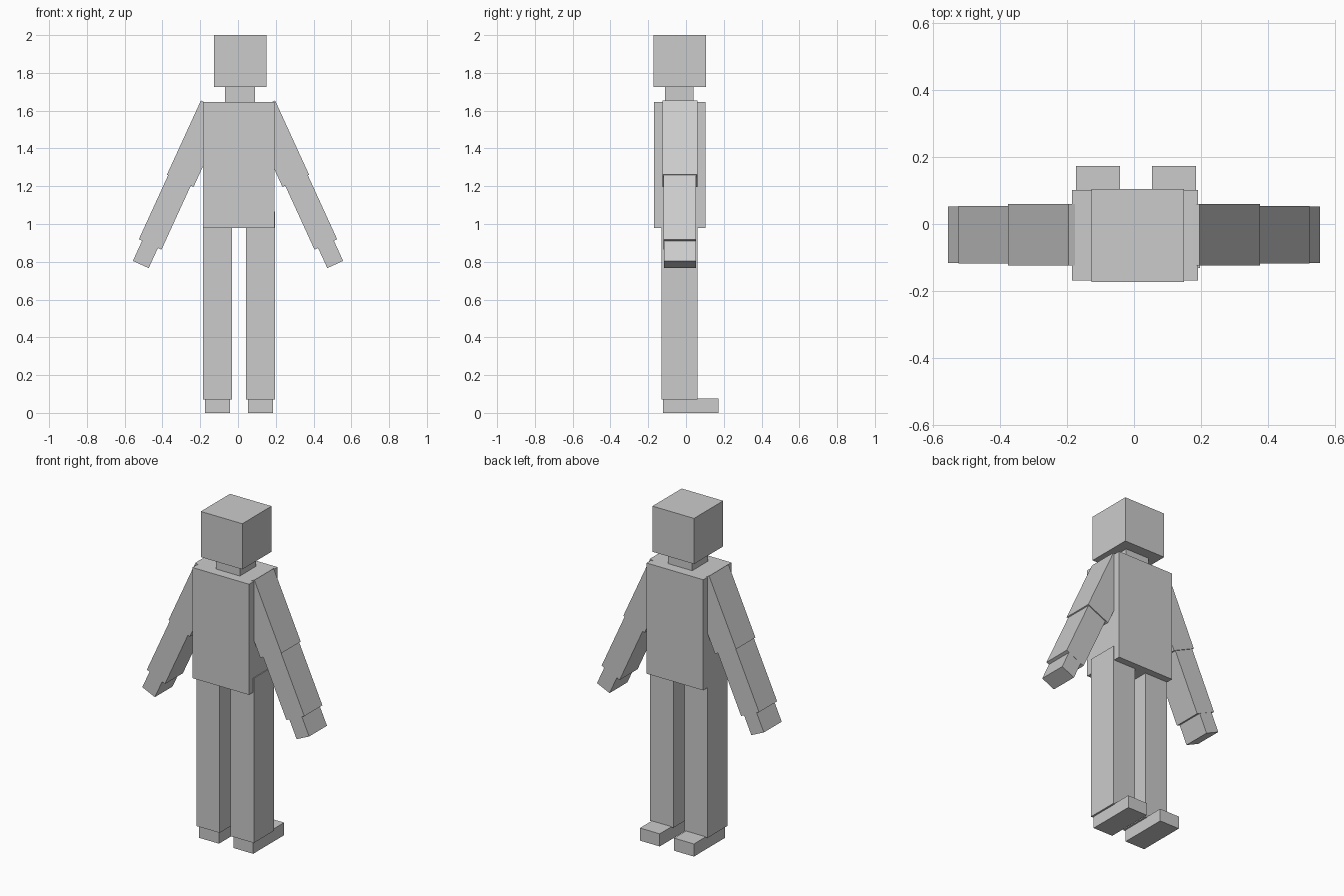
import bpy, bmesh, math
from mathutils import Vector

if "Cube" in bpy.data.objects:
    bpy.data.objects.remove(bpy.data.objects["Cube"])

grey = bpy.data.materials.new("plain_grey")
grey.diffuse_color = (0.6, 0.6, 0.6, 1.0)
grey.use_nodes = True
grey.node_tree.nodes["Principled BSDF"].inputs["Base Color"].default_value = grey.diffuse_color


def block(name, lo, hi, axes=None):
    """Box from lo to hi; axes optionally gives the directions of its three edges."""
    ax = axes or (Vector((1, 0, 0)), Vector((0, 1, 0)), Vector((0, 0, 1)))
    bm = bmesh.new()
    bmesh.ops.create_cube(bm, size=1.0)
    for v in bm.verts:
        p = [l + (c + 0.5) * (h - l) for l, h, c in zip(lo, hi, v.co)]
        v.co = ax[0] * p[0] + ax[1] * p[1] + ax[2] * p[2]
    bmesh.ops.recalc_face_normals(bm, faces=bm.faces)
    mesh = bpy.data.meshes.new(name)
    bm.to_mesh(mesh)
    bm.free()
    mesh.materials.append(grey)
    ob = bpy.data.objects.new(name, mesh)
    bpy.context.collection.objects.link(ob)
    return ob


# Head, neck and torso
block("head", (-0.127, -0.173, 1.725), (0.150, 0.105, 2.0))
block("neck", (-0.070, -0.111, 1.63), (0.090, 0.041, 1.74))
block("torso", (-0.186, -0.169, 0.978), (0.192, 0.102, 1.645))

# Legs and feet
for side, cx in (("left", -0.108), ("right", 0.120)):
    block(side + "_leg", (cx - 0.077, -0.131, 0.072), (cx + 0.077, 0.060, 1.065))
    block(side + "_foot", (cx - 0.066, -0.121, 0.0), (cx + 0.066, 0.173, 0.076))

# Arms: tilted chains of upper arm, forearm and hand, spread to both sides
tilt = math.radians(24.6)
c, s = math.cos(tilt), math.sin(tilt)
for side, k in (("left", -1), ("right", 1)):
    axes = (Vector((k * c, 0, s)), Vector((0, 1, 0)), Vector((-k * s, 0, c)))
    block(side + "_upper_arm", (0.712, -0.124, 0.990), (0.867, 0.060, 1.422), axes)
    block(side + "_forearm", (0.728, -0.118, 0.617), (0.860, 0.054, 1.02), axes)
    block(side + "_hand", (0.749, -0.117, 0.500), (0.841, 0.053, 0.64), axes)
